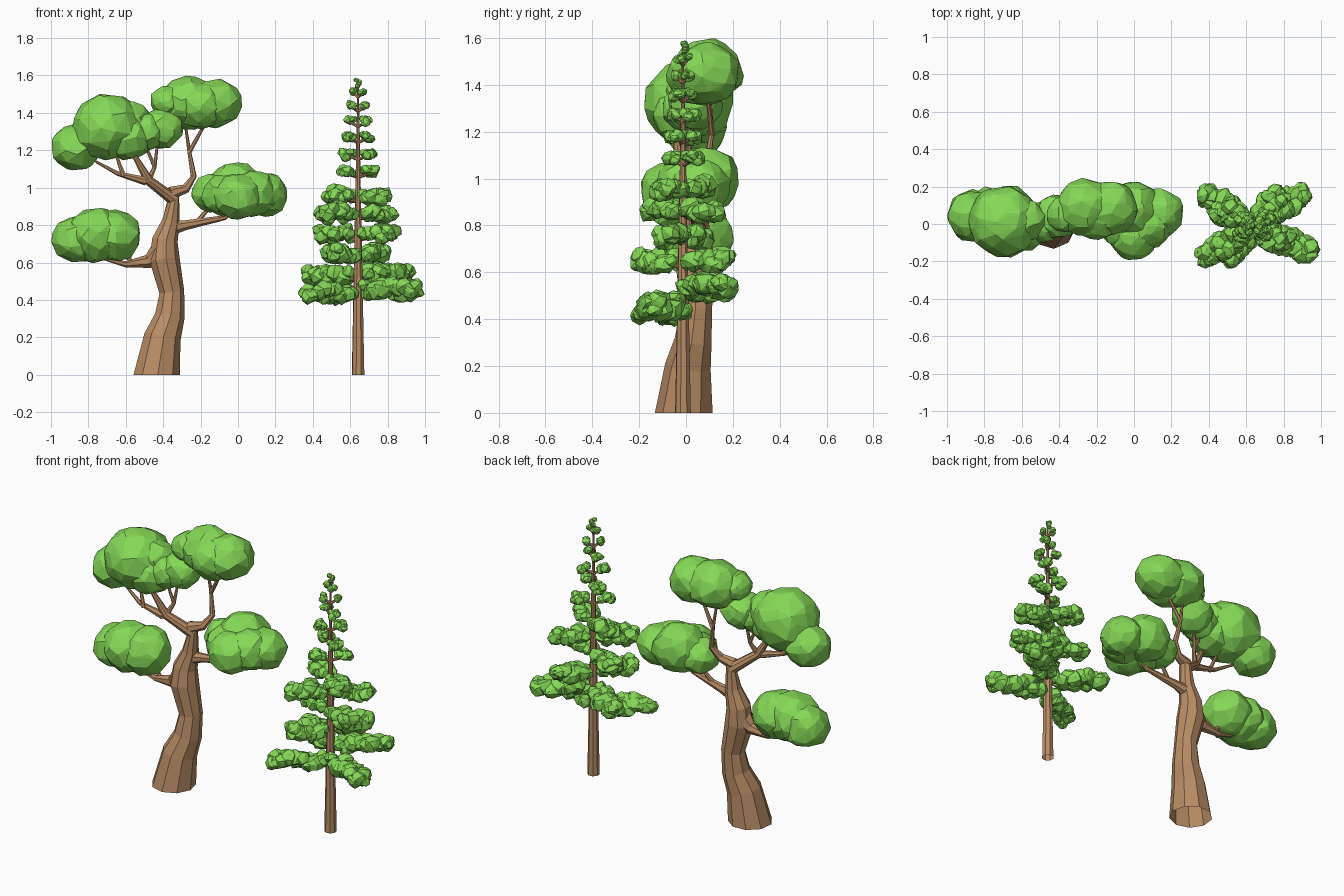
import bpy, bmesh, math, random
from mathutils import Vector, Matrix

if "Cube" in bpy.data.objects:
    bpy.data.objects.remove(bpy.data.objects["Cube"])

random.seed(4)


def material(name, rgb):
    m = bpy.data.materials.new(name)
    m.diffuse_color = (*rgb, 1)
    m.use_nodes = True
    m.node_tree.nodes["Principled BSDF"].inputs["Base Color"].default_value = m.diffuse_color
    return m


LEAF = material("leaf green", (0.235, 0.69, 0.095))
BARK = material("bark brown", (0.48, 0.265, 0.13))


def finish(name, bm, mat):
    bmesh.ops.recalc_face_normals(bm, faces=bm.faces)
    me = bpy.data.meshes.new(name)
    bm.to_mesh(me)
    bm.free()
    me.materials.append(mat)
    ob = bpy.data.objects.new(name, me)
    bpy.context.collection.objects.link(ob)
    return ob


def tube(bm, path, radii, sides, flat_base=False):
    """Tapered tube through the path points, closed at the tip."""
    pts = [Vector(p) for p in path]
    rings = []
    ref = Vector((0.3, 1, 0.1))
    for i, p in enumerate(pts):
        t = (pts[min(i + 1, len(pts) - 1)] - pts[max(i - 1, 0)]).normalized()
        if flat_base and i == 0:
            t = Vector((0, 0, 1))
        u = (ref - t * ref.dot(t)).normalized()
        ref = u
        v = t.cross(u)
        ring = []
        for k in range(sides):
            a = 2 * math.pi * k / sides
            ring.append(bm.verts.new(p + (u * math.cos(a) + v * math.sin(a)) * radii[i]))
        rings.append(ring)
    for a, b in zip(rings, rings[1:]):
        for k in range(sides):
            j = (k + 1) % sides
            bm.faces.new((a[k], a[j], b[j], b[k]))
    bm.faces.new(rings[-1])


def limb(bm, thick, *path):
    """Branch that thins quickly from its root to a fine tip."""
    n = len(path) - 1
    tube(bm, path, [.007 + (thick - .007) * (1 - i / n) ** 1.6 for i in range(n + 1)], 7)


def lobe(bm, c, r, n, rough):
    """Faceted leaf lobe: hull of jittered points on a slightly flat ball."""
    new = []
    spin = Matrix.Rotation(random.uniform(0, 6), 3, 'X') @ Matrix.Rotation(random.uniform(0, 6), 3, 'Z')
    for i in range(n):
        h = 1 - 2 * (i + 0.5) / n
        a = i * 2.39996
        q = math.sqrt(1 - h * h)
        d = spin @ Vector((q * math.cos(a), q * math.sin(a), h))
        d += Vector([random.uniform(-1, 1) for _ in range(3)]) * 0.16
        d = d.normalized() * (1.01 + random.uniform(-rough, rough)) * r
        new.append(bm.verts.new((c[0] + d.x, c[1] + d.y, c[2] + d.z * .92)))
    res = bmesh.ops.convex_hull(bm, input=new)
    junk = {g for k in ("geom_interior", "geom_unused") for g in res[k] if isinstance(g, bmesh.types.BMVert)}
    bmesh.ops.delete(bm, geom=list(junk), context='VERTS')


def clump(name, *lobes):
    bm = bmesh.new()
    for x, y, z, r in lobes:
        lobe(bm, (x, y, z), r, 75, .06)
    finish(name, bm, LEAF)


# Broad tree: curved trunk running into the upper left limb
trunk = [(-.436, -.007, 0), (-.405, .01, .2), (-.366, .032, .31), (-.355, .045, .44), (-.395, .04, .62),
         (-.392, .045, .72), (-.36, .05, .82), (-.347, .05, .94), (-.48, -.02, 1.04), (-.57, -.05, 1.2)]
bm = bmesh.new()
tube(bm, trunk, [.126, .1, .081, .068, .083, .07, .048, .037, .026, .011], 9, True)
finish("broad_tree_trunk", bm, BARK)

# Broad tree: lower left, middle right, upper right and upper left limbs
bm = bmesh.new()
limb(bm, .065, (-.41, .04, .66), (-.48, .045, .605), (-.60, .05, .59), (-.72, .05, .62))
limb(bm, .014, (-.56, .05, .595), (-.65, .07, .70))
limb(bm, .045, (-.38, .05, .78), (-.28, .05, .80), (-.07, .03, .84), (.02, .03, .92))
limb(bm, .015, (-.22, .045, .815), (-.13, .07, .92))
limb(bm, .036, (-.36, .045, .97), (-.28, .06, .995), (-.237, .09, 1.06), (-.262, .11, 1.2), (-.285, .10, 1.36))
limb(bm, .013, (-.26, .11, 1.19), (-.16, .09, 1.37))
limb(bm, .024, (-.49, -.03, 1.035), (-.64, -.04, 1.075), (-.76, -.01, 1.14))
limb(bm, .013, (-.61, -.05, 1.06), (-.66, -.02, 1.2))
limb(bm, .018, (-.48, -.02, 1.035), (-.445, .01, 1.11), (-.43, .03, 1.24))
limb(bm, .011, (-.445, .01, 1.11), (-.50, .01, 1.24))
finish("broad_tree_limbs", bm, BARK)

# Broad tree: leaf clumps of overlapping lobes (x, y, z, radius)
clump("lower_left_leaves", (-.665, .05, .745, .15), (-.86, .05, .725, .135), (-.76, .04, .745, .157))
clump("middle_right_leaves", (-.01, .08, .995, .152), (0, -.065, .95, .13), (.135, .06, .965, .13),
      (-.135, .06, .97, .113), (.075, .0, .97, .135), (-.07, .0, .96, .125))
clump("top_right_leaves", (-.26, .09, 1.455, .152), (-.125, .09, 1.45, .143), (-.375, .05, 1.46, .095),
      (-.2, .05, 1.44, .135))
clump("centre_leaves", (-.41, .04, 1.32, .118), (-.49, .01, 1.30, .11))
clump("top_left_leaves", (-.70, .015, 1.325, .19), (-.865, .04, 1.215, .133), (-.59, -.01, 1.27, .13),
      (-.58, .02, 1.36, .11))

# Conifer: straight tapered trunk
CX, CY = .642, -.013
bm = bmesh.new()
heights = [0, .2, .5, .9, 1.25, 1.56]
tube(bm, [(CX, CY, z) for z in heights], [.035 - .02 * z for z in heights], 8, True)
finish("conifer_trunk", bm, BARK)

# Conifer: boughs (height, reach x, reach y); the two lowest tiers are V pairs, the rest opposed
boughs = [(.435, -.31, -.18), (.455, .345, -.155), (.535, -.295, .195), (.545, .30, .205)]
for z, x, y in [(.65, -.165, -.21), (.75, -.232, .09), (.865, -.22, -.145), (.955, -.185, .105)]:
    boughs += [(z, x, y), (z, -x * .93, -y)]
# Conifer: a shrinking run of small tufts
for k in range(6):
    reach = .112 - .0145 * k
    for s in (-1, 1):
        boughs.append((1.085 + .098 * k - .0024 * k * k, s * reach, s * reach * .6 * (-1) ** k))

leaves, twigs = bmesh.new(), bmesh.new()
for z, rx, ry in boughs:
    length = math.hypot(rx, ry)
    thick = .015 + .2 * length if z > 1 else .046 + .055 * length
    ux, uy = rx / length, ry / length
    count = max(3, round(length / .04))
    for i in range(count):
        f = (i + .5) / count
        size = thick * (.72 + .28 * math.sin(math.pi * f))
        d = min(.03 + f * (length - .03), length - size * .8)
        for side in (-1, 1):
            off = side * size * random.uniform(.25, .6)
            c = (CX + ux * d - uy * off, CY + uy * d + ux * off, z + random.uniform(-.38, .38) * thick)
            lobe(leaves, c, size * random.uniform(.7, .92), 20, .14)
    limb(twigs, .009, (CX, CY, z - .03),
         (CX + ux * length * .8, CY + uy * length * .8, z))
# Conifer: tip tuft
for k in range(4):
    lobe(leaves, (CX + random.uniform(-.012, .012), CY + random.uniform(-.012, .012), 1.545 + k * .01),
         .016, 16, .12)
finish("conifer_boughs", leaves, LEAF)
finish("conifer_twigs", twigs, BARK)
